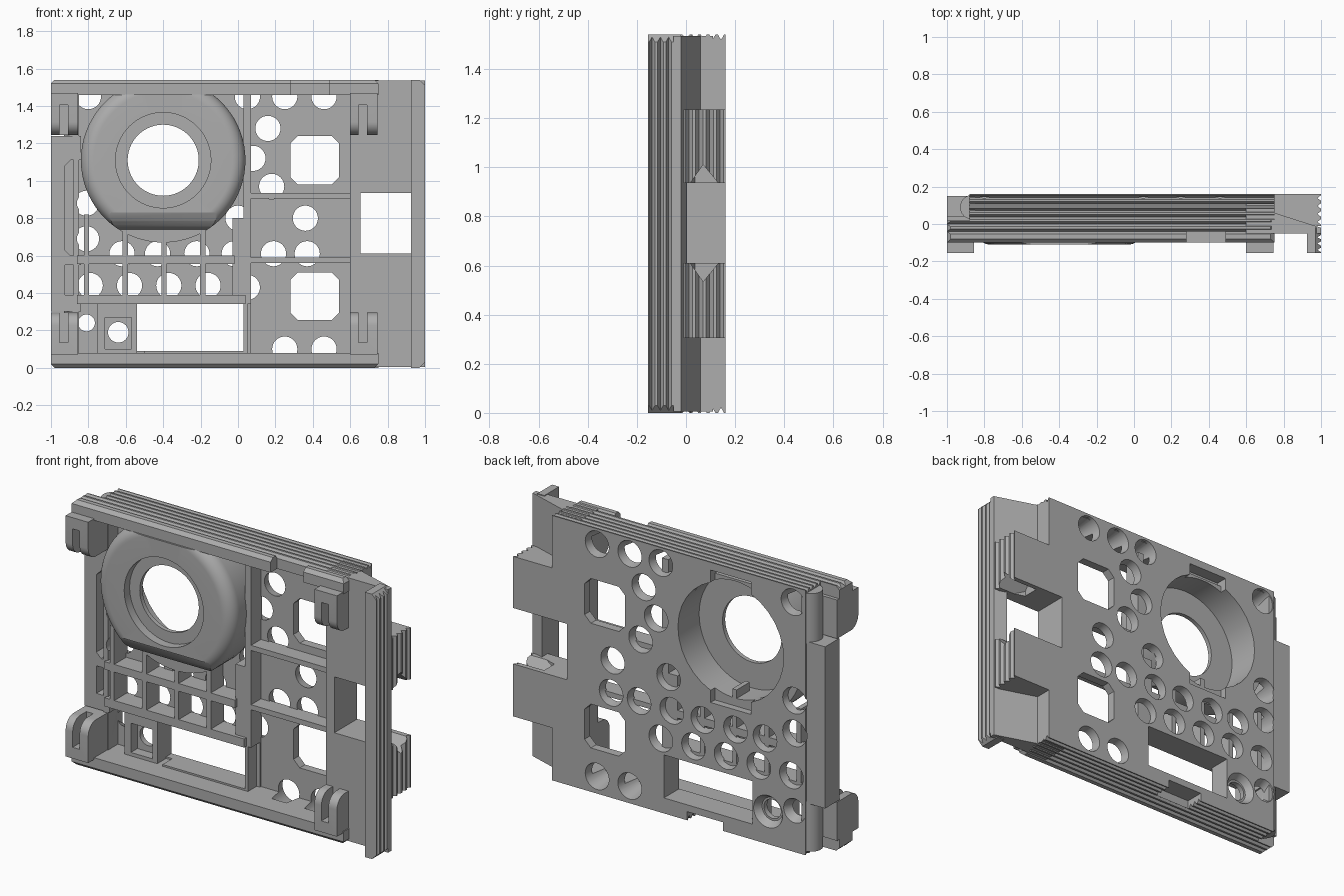
import bpy, bmesh, math
from mathutils import Matrix, Vector

old = bpy.data.objects.get("Cube")
if old:
    bpy.data.objects.remove(old)

grey = bpy.data.materials.new("matte_grey")
grey.use_nodes = True
COLOUR = (0.42, 0.42, 0.42, 1)
grey.diffuse_color = COLOUR
grey.node_tree.nodes["Principled BSDF"].inputs["Base Color"].default_value = COLOUR


def finish(name, bm):
    bmesh.ops.recalc_face_normals(bm, faces=bm.faces)
    mesh = bpy.data.meshes.new(name)
    bm.to_mesh(mesh)
    bm.free()
    ob = bpy.data.objects.new(name, mesh)
    bpy.context.scene.collection.objects.link(ob)
    mesh.materials.append(grey)
    return ob


def prism(name, pts, axis, a, b):
    """Extrude a 2D outline along an axis: x uses (y,z), y uses (x,z), z uses (x,y)."""
    place = {"x": lambda p, t: (t, p[0], p[1]),
             "y": lambda p, t: (p[0], t, p[1]),
             "z": lambda p, t: (p[0], p[1], t)}[axis]
    bm = bmesh.new()
    face = bm.faces.new([bm.verts.new(place(p, a)) for p in pts])
    ext = bmesh.ops.extrude_face_region(bm, geom=[face])
    move = Vector(place((0, 0), b - a))
    bmesh.ops.translate(bm, vec=move, verts=[v for v in ext["geom"] if isinstance(v, bmesh.types.BMVert)])
    return finish(name, bm)


def box(name, x0, x1, y0, y1, z0, z1):
    return prism(name, [(x0, z0), (x1, z0), (x1, z1), (x0, z1)], "y", y0, y1)


def chamfered(x0, x1, z0, z1, c):
    return [(x0 + c, z0), (x1 - c, z0), (x1, z0 + c), (x1, z1 - c),
            (x1 - c, z1), (x0 + c, z1), (x0, z1 - c), (x0, z0 + c)]


def round_holes(name, spots, y0, y1, r0, r1):
    bm = bmesh.new()
    for x, z in spots:
        turn = Matrix.Translation((x, (y0 + y1) / 2, z)) @ Matrix.Rotation(-math.pi / 2, 4, "X")
        bmesh.ops.create_cone(bm, cap_ends=True, segments=32, radius1=r0, radius2=r1,
                              depth=y1 - y0, matrix=turn)
    return finish(name, bm)


def cut(ob, *cutters):
    for c in cutters:
        mod = ob.modifiers.new("cut", "BOOLEAN")
        mod.operation, mod.solver, mod.object = "DIFFERENCE", "EXACT", c
        deps = bpy.context.evaluated_depsgraph_get()
        mesh = bpy.data.meshes.new_from_object(ob.evaluated_get(deps))
        ob.modifiers.clear()
        ob.data = mesh
        bpy.data.objects.remove(c)
    return ob


def ridges(a, b, n, level, depth):
    """Zigzag points from a to b that dip by depth between the crests."""
    step = (b - a) / n
    pts = []
    for i in range(n):
        s = a + i * step
        pts += [(s + step * .15, level), (s + step * .5, level - depth), (s + step * .85, level)]
    return [(a, level)] + pts + [(b, level)]


# Back plate with ridged upper and lower edges
crest = ridges(.02, .16, 4, 1.54, .022)
plate = prism("back_plate", crest + [(y, 1.54 - z) for y, z in reversed(crest)], "x", -.88, .75)
cut(plate,
    box("recess_right", .05, .62, -.1, .11, .08, 1.46),
    box("recess_left", -.85, .05, -.1, .11, .34, 1.46),
    box("recess_low", -.85, -.5, -.1, .11, .08, .345),
    box("port", -.54, .03, -.1, .3, .09, .34),
    box("port_notch", -.35, -.12, .05, .3, -.1, .05),
    prism("window_high", chamfered(.28, .54, .98, 1.24, .04), "y", -.1, .3),
    prism("window_low", chamfered(.28, .54, .255, .51, .04), "y", -.1, .3),
    round_holes("bore", [(-.40, 1.11)], -.1, .3, .34, .34))
cut(plate, *[box("bayonet", -.53, -.27, .09, .3, z - .1, z + .1) for z in (1.395, .825)])

# Vent holes, flaring towards the back
vents = [(.46, 1.45), (.25, 1.45), (.05, 1.45), (.16, 1.28), (.08, 1.12), (.18, .97),
         (.36, .8), (.37, .61), (.19, .61), (0, .8), (-.8, 1.45), (-.81, .88), (-.81, .69),
         (-.02, .61), (-.22, .61), (-.43, .61), (-.62, .61), (.05, .43), (-.16, .44),
         (-.37, .44), (-.58, .44), (-.79, .44), (.46, .1), (.25, .1)]
cut(plate, round_holes("vents", vents, 0, .17, .048, .078),
    round_holes("countersink", [(-.64, .19)], .08, .17, .04, .1),
    round_holes("pin_hole", [(-.81, .24)], .08, .17, .03, .075))

# Left edge strip and the rounded edge of the plate
strip = box("left_strip", -1, -.84, .02, .15, .3, 1.24)
cut(strip, prism("slot", chamfered(-.925, -.8, .6, 1.11, .03), "y", -.1, .11),
    box("slot_low", -.925, -.8, -.1, .11, .39, .55),
    round_holes("strip_vents", [(-.81, .88), (-.81, .69), (-.79, .44)], 0, .17, .048, .078))
bm = bmesh.new()
bmesh.ops.create_cone(bm, cap_ends=True, segments=32, radius1=.065, radius2=.065, depth=1.5,
                      matrix=Matrix.Translation((-.865, .09, .77)))
edge_round = finish("rounded_left_edge", bm)
cut(edge_round, box("keep_high", -.85, -.7, -.1, .3, -.1, 1.7),
    box("keep_middle", -1.1, -.7, -.1, .3, .31, 1.23))

# Top and bottom frame bars
bar_top = [(-.1, 1.46), (-.1, 1.52), (-.08, 1.54)] + ridges(-.06, .02, 2, 1.54, .02) + [(.02, 1.46)]
for name, flip in (("top_bar", False), ("bottom_bar", True)):
    outline = [(y, 1.54 - z if flip else z) for y, z in bar_top]
    bar = prism(name, outline, "x", -1, .75)
    for x, s in ((-1, 1), (.75, -1)):
        tip = [(x - s * .01, 1.55), (x + s * .03, 1.55), (x - s * .01, 1.51)]
        cut(bar, prism("corner", [(px, 1.54 - z if flip else z) for px, z in tip], "y", -.2, .1))
    if not flip:
        cut(bar, box("bar_notch", .28, .49, -.2, -.04, 1.4, 1.6))

# Four slotted clips, mirrored top to bottom
arc = [(-.085 - .07 * math.sin(t), 1.315 - .07 * math.cos(t))
       for t in [i * math.pi / 16 for i in range(9)]]
clip_side = arc + [(-.155, 1.47), (.04, 1.47), (.04, 1.245)]
for side, x in (("left", .6), ("right", -1)):
    for level, flip in (("upper", False), ("lower", True)):
        def z_of(z):
            return 1.54 - z if flip else z
        clip = prism(f"{level}_{side}_clip", [(y, z_of(z)) for y, z in clip_side], "x", x, x + .145)
        lo, hi = sorted((z_of(1.2), z_of(1.405)))
        cut(clip, box("slot", x + .045, x + .09, -.3, -.03, lo, hi))

# Tapered side web, ridged rail and interlocking tabs on the left side
web = prism("side_web", [(.6, -.05), (1, -.05), (1, -.02), (.75, .06), (.75, .11), (.6, .11)],
            "z", .005, 1.535)
cut(web, box("side_window", .655, .925, -.3, .3, .61, .935))
cut(plate, box("plate_window", .655, .925, -.3, .3, .61, .935))


def ridged_side(name, x0, y0, y1, n, z0, z1):
    crest = [(x, y) for y, x in ridges(y0, y1, n, 1, .02)]
    return prism(name, crest + [(x0, y1), (x0, y0)], "z", z0, z1)


rail = ridged_side("side_rail", .925, -.155, -.02, 4, 0, 1.54)
for z, s in ((0, 1), (1.54, -1)):
    cut(rail, prism("rail_corner", [(1.01, z - s * .01), (1.01, z + s * .04), (.96, z - s * .01)], "y", -.3, .1))
for name, z0, z1, key, s in (("lower_tab", .305, .61, .61, -1), ("upper_tab", .935, 1.235, .935, 1)):
    tab = ridged_side(name, .74, -.01, .16, 4, z0, z1)
    cut(tab, prism("key_groove", [(.01, key - s * .01), (.14, key - s * .01), (.07, key + s * .075)],
                   "x", .82, 1.1))

# Stiffening ribs across the panel
box("divider_wall", .03, .07, .02, .12, .34, 1.46)
box("divider_foot", .03, .07, .1, .12, .08, .34)
for i, z in enumerate((.575, .92)):
    box(f"panel_rib_{i}", .07, .61, .02, .12, z - .015, z + .015)
for i in range(4):
    x = -.81 + .207 * i
    box(f"grid_upright_{i}", x - .014, x + .014, .0, .12, .36, .82)
box("grid_right_wall", -.03, .03, .02, .12, .34, .8)
box("grid_middle_rib", -.86, -.02, .0, .12, .555, .6)
box("grid_bottom_rib", -.86, .04, .0, .12, .34, .39)

# Small boss beside the lower port
boss = box("port_boss", -.75, -.54, .03, .12, .08, .34)
cut(boss, box("boss_pocket", -.71, -.57, 0, .09, .1, .27),
    round_holes("boss_hole", [(-.64, .19)], 0, .2, .055, .055))

# Round housing, turned about the y axis
rim = [(.37 + .07 * math.cos(t), -.04 - .07 * math.sin(t))
       for t in [i * math.pi / 20 for i in range(11)]]
section = [(.19, -.035), (.34, -.035), (.34, .12), (.44, .12)] + rim + [(.255, -.11), (.255, -.06), (.19, -.06)]
bm = bmesh.new()
verts = [bm.verts.new((r, y, 0)) for r, y in section]
edges = [bm.edges.new((verts[i - 1], verts[i])) for i in range(len(verts))]
bmesh.ops.spin(bm, geom=verts + edges, cent=(0, 0, 0), axis=(0, 1, 0), angle=math.tau,
               steps=72, use_merge=True)
bmesh.ops.remove_doubles(bm, verts=bm.verts, dist=1e-4)
bmesh.ops.translate(bm, vec=(-.40, 0, 1.11), verts=bm.verts)
housing = finish("round_housing", bm)
cut(housing, box("flat_top", -1, .3, -.3, .3, 1.462, 1.7),
    box("divider_side", .045, .3, -.3, .3, .5, 1.7),
    prism("flat_bottom", [(-.2, .83), (-.105, .83), (-.08, .785), (-.05, .755), (0, .74), (0, .5), (-.2, .5)],
          "x", -1, .3))

# Keep edges crisp while curved walls read smooth
bpy.ops.object.select_all(action="DESELECT")
for ob in bpy.context.scene.objects:
    if ob.type == "MESH":
        ob.select_set(True)
        bpy.context.view_layer.objects.active = ob
bpy.ops.object.shade_smooth_by_angle(angle=math.radians(30))
